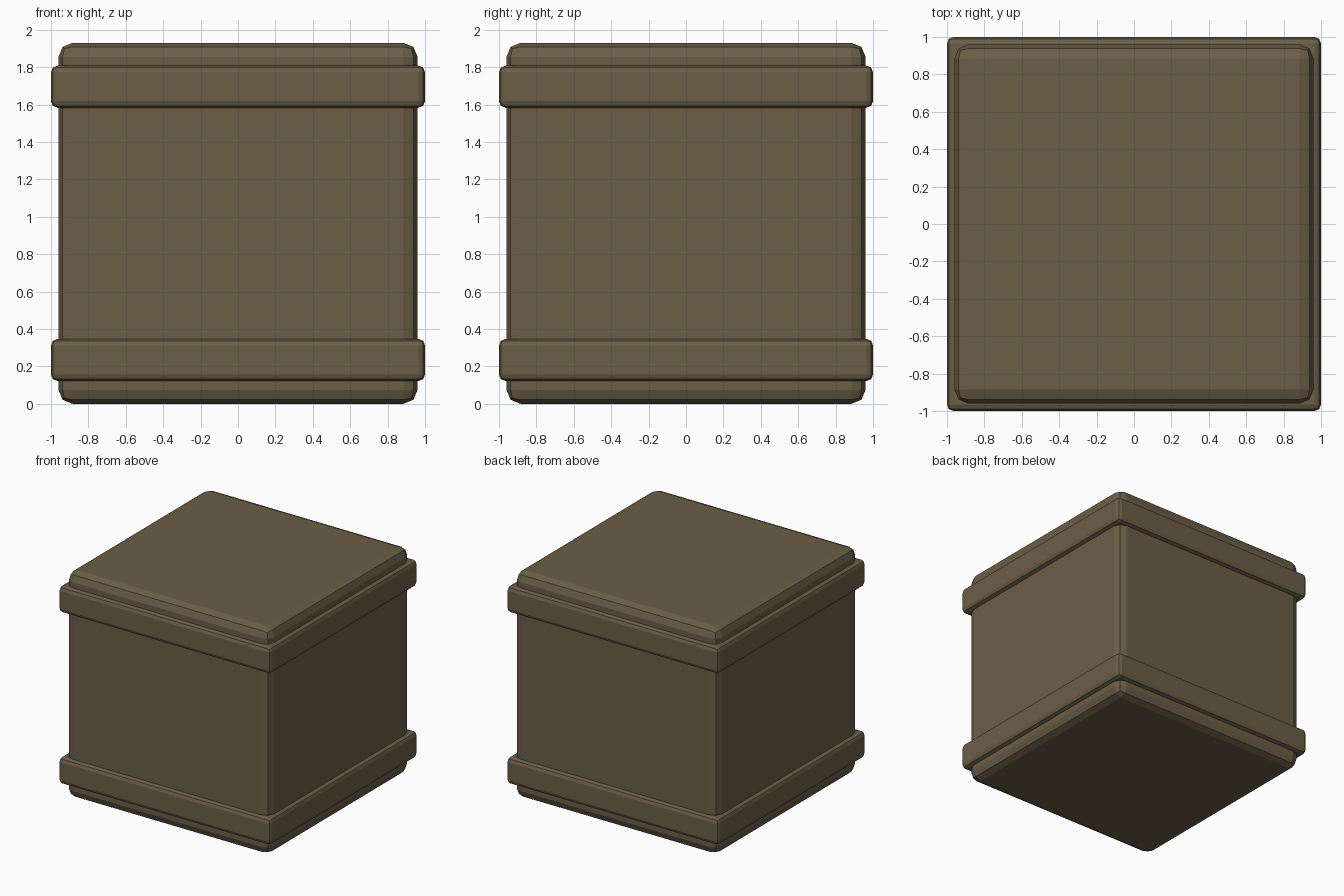
import bpy
import bmesh

if "Cube" in bpy.data.objects:
    bpy.data.objects.remove(bpy.data.objects["Cube"])

# Single brown material
brown = bpy.data.materials.new("dark_wood_brown")
brown.diffuse_color = (0.147, 0.112, 0.062, 1.0)
brown.use_nodes = True
brown.node_tree.nodes["Principled BSDF"].inputs["Base Color"].default_value = brown.diffuse_color


def rounded_box(name, half, z0, z1, bevel):
    """Square block with two-step rounded edges, flat shaded."""
    bm = bmesh.new()
    bmesh.ops.create_cube(bm, size=1.0)
    for v in bm.verts:
        v.co.x *= 2 * half
        v.co.y *= 2 * half
        v.co.z = z0 if v.co.z < 0 else z1
    bmesh.ops.bevel(bm, geom=bm.edges[:], offset=bevel, offset_type='OFFSET',
                    segments=2, profile=0.5, affect='EDGES')
    bmesh.ops.recalc_face_normals(bm, faces=bm.faces[:])
    mesh = bpy.data.meshes.new(name)
    bm.to_mesh(mesh)
    bm.free()
    mesh.materials.append(brown)
    obj = bpy.data.objects.new(name, mesh)
    bpy.context.collection.objects.link(obj)
    return obj


# Main crate body
rounded_box("crate_body", 0.96, 0.0, 1.93, 0.075)

# Raised bands around the bottom and top
for name, z0 in (("lower_band", 0.122), ("upper_band", 1.583)):
    rounded_box(name, 1.0, z0, z0 + 0.225, 0.035)
